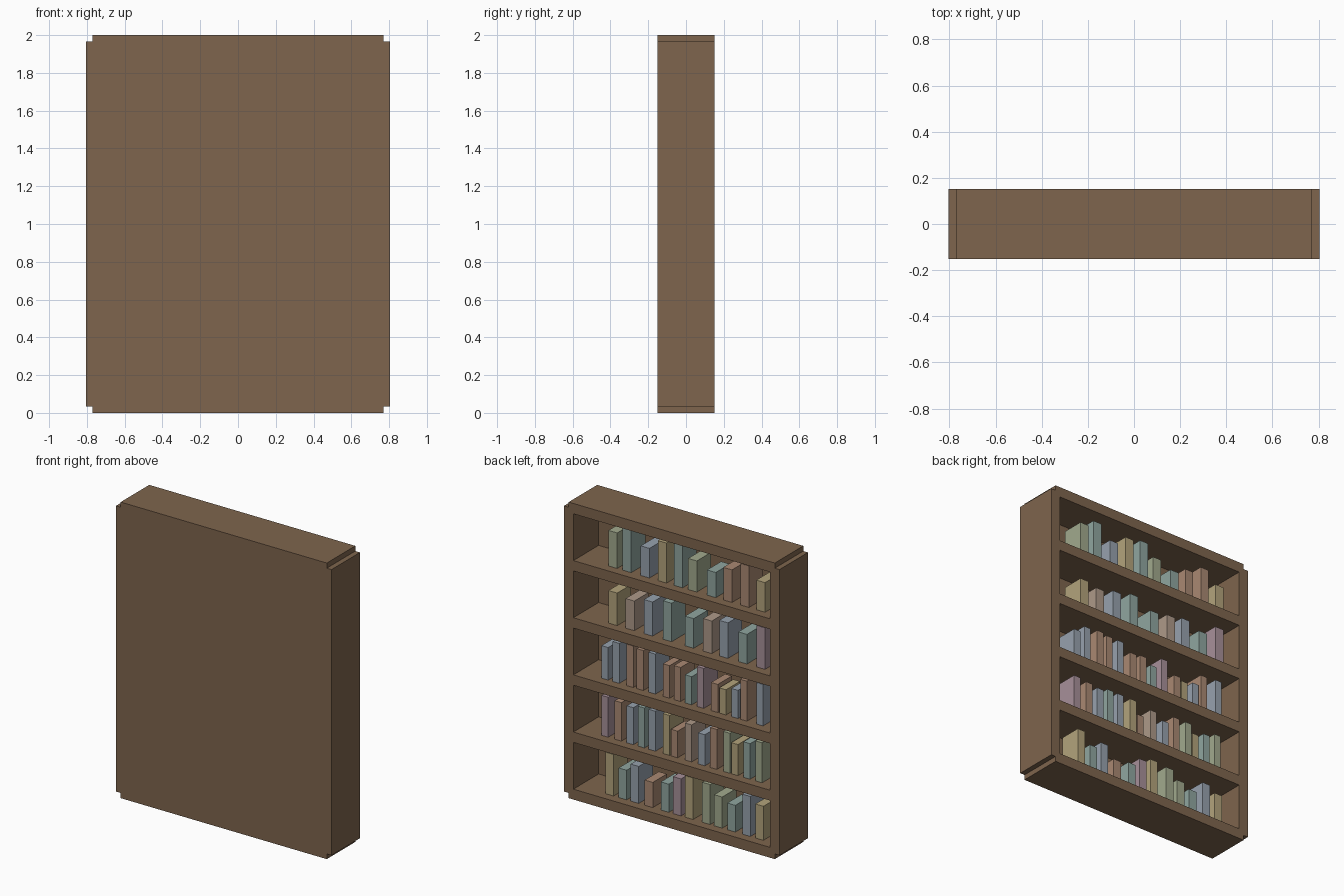
import bpy

if "Cube" in bpy.data.objects:
    bpy.data.objects.remove(bpy.data.objects["Cube"])

COLOURS = {
    "wood": (0.21, 0.13, 0.075), "yellow": (0.45, 0.37, 0.20), "brown": (0.40, 0.25, 0.17),
    "tan": (0.42, 0.32, 0.25), "blue": (0.31, 0.36, 0.42), "teal": (0.28, 0.38, 0.35),
    "green": (0.36, 0.40, 0.27), "purple": (0.39, 0.28, 0.32),
}
mats = {}
for name, rgb in COLOURS.items():
    mats[name] = bpy.data.materials.new(name)
    mats[name].diffuse_color = (*rgb, 1)


def box(name, x, y, z, colour):
    """Box from (min, max) ranges on each axis."""
    bpy.ops.mesh.primitive_cube_add(size=1, location=[sum(r) / 2 for r in (x, y, z)])
    ob = bpy.context.object
    ob.name = name
    ob.scale = [r[1] - r[0] for r in (x, y, z)]
    ob.data.materials.append(mats[colour])


T = 0.07          # board thickness
W, D = 0.77, 0.152  # half width to board centres, half depth
PITCH = (2 - T) / 5

# Case: side boards, shelves (with top and bottom), closed panel on -y
for s, side in ((-1, "left"), (1, "right")):
    box(side + "_side", (s * W - T / 2, s * W + T / 2), (-D, D), (T / 2, 2 - T / 2), "wood")
for i in range(6):
    box(f"shelf_{i}", (-W, W), (-D, D), (i * PITCH, i * PITCH + T), "wood")
box("back_panel", (-W, W), (-D, -D + 0.035), (T / 2, 2 - T / 2), "wood")

# Books per shelf, top shelf first: (spine edge at +x, height, colour)
ROWS = [
    (0.065, [(.515, .24, "green"), (.41, .29, "teal"), (.274, .20, "blue"), (.146, .27, "yellow"),
             (.026, .29, "teal"), (-.08, .21, "green"), (-.222, .17, "teal"), (-.343, .22, "brown"),
             (-.47, .28, "brown"), (-.59, .20, "yellow")]),
    (0.065, [(.515, .22, "yellow"), (.387, .20, "tan"), (.25, .23, "blue"), (.108, .26, "teal"),
             (-.057, .20, "teal"), (-.192, .22, "tan"), (-.313, .24, "blue"), (-.455, .20, "teal"),
             (-.59, .28, "purple")]),
    (0.05, [(.567, .22, "blue"), (.484, .27, "blue"), (.379, .28, "brown"), (.304, .27, "brown"),
            (.214, .27, "blue"), (.108, .22, "brown"), (.026, .23, "brown"), (-.057, .19, "teal"),
            (-.147, .27, "purple"), (-.252, .19, "brown"), (-.313, .17, "yellow"), (-.403, .19, "blue"),
            (-.47, .27, "brown"), (-.59, .28, "blue")]),
    (0.05, [(.567, .27, "purple"), (.469, .26, "brown"), (.379, .25, "blue"), (.296, .27, "teal"),
            (.214, .27, "blue"), (.108, .27, "yellow"), (.048, .18, "brown"), (-.057, .25, "tan"),
            (-.155, .21, "blue"), (-.245, .27, "brown"), (-.343, .27, "green"), (-.403, .21, "yellow"),
            (-.493, .24, "teal"), (-.583, .27, "green")]),
    (0.06, [(.537, .28, "yellow"), (.439, .20, "teal"), (.349, .25, "blue"), (.244, .17, "brown"),
            (.124, .19, "teal"), (.033, .25, "purple"), (-.057, .28, "yellow"), (-.185, .27, "green"),
            (-.275, .21, "green"), (-.373, .18, "teal"), (-.485, .27, "blue"), (-.583, .23, "yellow")]),
]
for r, (width, books) in enumerate(ROWS):
    z = (4 - r) * PITCH + T
    for n, (x, h, colour) in enumerate(books):
        box(f"book_{r}_{n}", (x - width, x), (-0.058, 0.092), (z, z + h), colour)

for m in bpy.data.materials:
    if m.users and not m.is_grease_pencil:
        m.use_nodes = True
        m.node_tree.nodes["Principled BSDF"].inputs["Base Color"].default_value = m.diffuse_color
